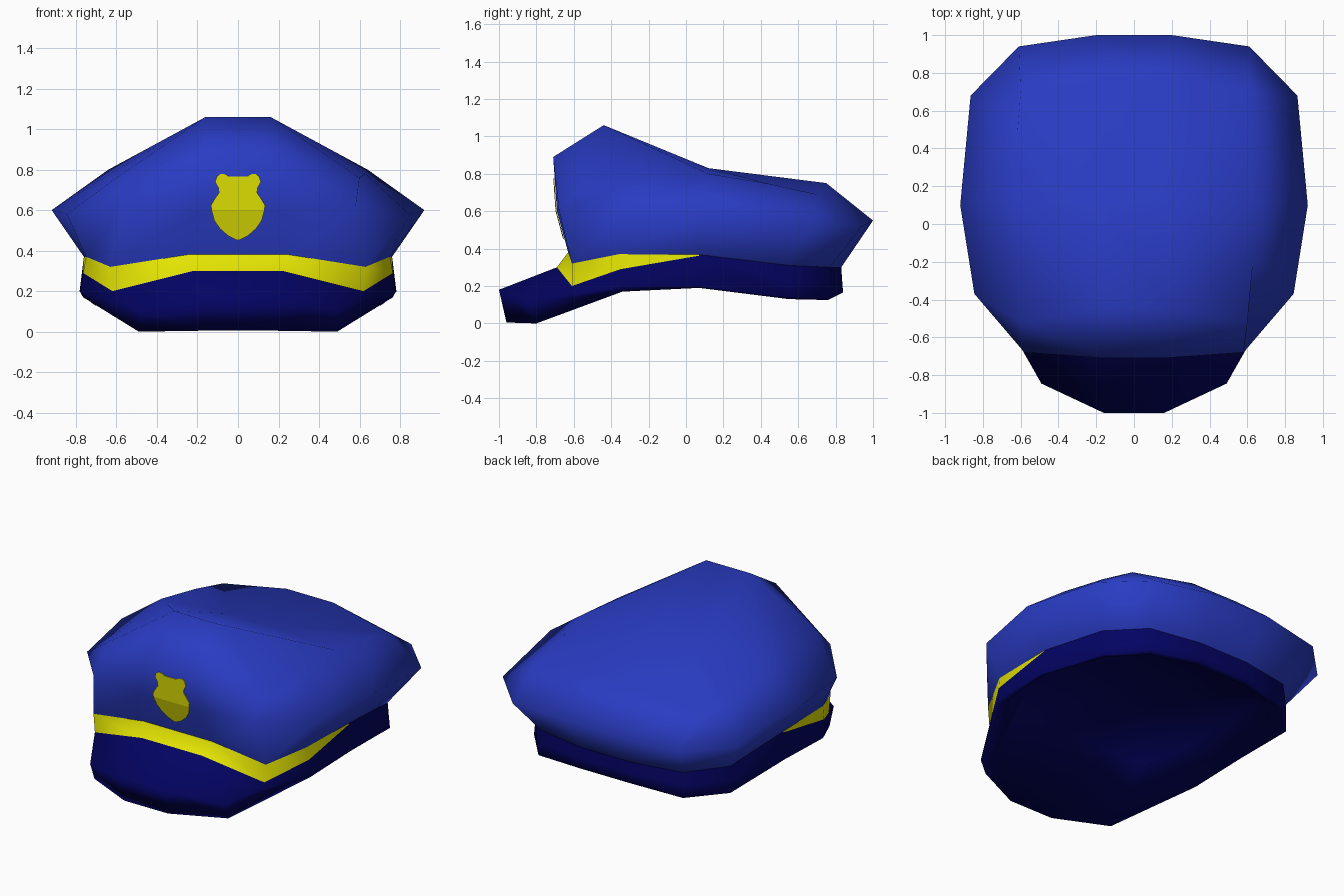
import bpy, bmesh

if "Cube" in bpy.data.objects:
    bpy.data.objects.remove(bpy.data.objects["Cube"])


def material(name, rgb):
    m = bpy.data.materials.new(name)
    m.diffuse_color = (*rgb, 1)
    m.use_nodes = True
    m.node_tree.nodes["Principled BSDF"].inputs["Base Color"].default_value = m.diffuse_color
    return m


BLUE = material("cloth blue", (0.022, 0.044, 0.54))
NAVY = material("dark navy", (0.001, 0.001, 0.125))
GOLD = material("gold yellow", (0.77, 0.77, 0.001))


def finish(name, bm, mats, angle):
    bmesh.ops.recalc_face_normals(bm, faces=bm.faces[:])
    me = bpy.data.meshes.new(name)
    bm.to_mesh(me)
    bm.free()
    for m in mats:
        me.materials.append(m)
    ob = bpy.data.objects.new(name, me)
    bpy.context.collection.objects.link(ob)
    bpy.ops.object.select_all(action='DESELECT')
    ob.select_set(True)
    bpy.context.view_layer.objects.active = ob
    bpy.ops.object.shade_smooth_by_angle(angle=angle)
    return ob


def ring(bm, half):
    """Closed loop from its right half, listed front to back."""
    return [bm.verts.new(p) for p in half] + \
           [bm.verts.new((-x, y, z)) for x, y, z in reversed(half)]


def bridge(bm, a, b, skip=()):
    n = len(a)
    return [bm.faces.new((a[i], a[(i + 1) % n], b[(i + 1) % n], b[i]))
            for i in range(n) if i not in skip]


# Right-half cross-section loops, front to back
seam = [(.25, -.63, .38), (.63, -.61, .32), (.75, -.36, .37), (.76, .07, .368),
        (.71, .55, .31), (.52, .77, .30), (.18, .83, .30)]
widest = [(.20, -.69, .60), (.58, -.68, .61), (.845, -.37, .58), (.92, .10, .60),
          (.865, .68, .53), (.61, .94, .52), (.20, 1.0, .55)]
top = [(.16, -.44, 1.06), (.60, -.52, .76), (.63, -.20, .78), (.64, .12, .80),
       (.62, .45, .745), (.60, .70, .69), (.17, .75, .75)]
strap_low = [(.22, -.69, .30), (.62, -.61, .20), (.765, -.35, .29), (.762, .07, .362),
             (.715, .555, .22), (.525, .78, .22), (.19, .835, .23)]
brim_edge = [(.16, -1.0, .18), (.49, -.845, .115), (.778, -.34, .20), (.782, .07, .20),
             (.72, .56, .14), (.53, .785, .14), (.19, .84, .165)]
underside = [(.16, -.96, .005), (.49, -.80, 0), (.765, -.34, .17), (.775, .07, .19),
             (.705, .55, .13), (.51, .76, .125), (.18, .80, .16)]
lining = [(.18, -.56, .33), (.48, -.52, .30), (.60, -.28, .34), (.62, .07, .35),
          (.57, .46, .31), (.42, .62, .30), (.16, .66, .31)]

# Crown: walls, peaked front and soft top
bm = bmesh.new()
s, w, t = [ring(bm, h) for h in (seam, widest, top)]
bridge(bm, s, w)
bridge(bm, w, t, skip=(0, 12, 13))
peak_r, peak_l = bm.verts.new((.16, -.71, .89)), bm.verts.new((-.16, -.71, .89))
mid_r, mid_l = bm.verts.new((.16, .12, .83)), bm.verts.new((-.16, .12, .83))
bm.faces.new((w[13], w[0], peak_r, peak_l))
bm.faces.new((peak_l, peak_r, t[0], t[13]))
bm.faces.new((t[0], t[13], mid_l, mid_r))
bm.faces.new((mid_r, mid_l, t[7], t[6]))
for p, c, k in ((peak_r, mid_r, lambda i: i), (peak_l, mid_l, lambda i: 13 - i)):
    bm.faces.new((w[k(0)], w[k(1)], p))
    bm.faces.new((p, w[k(1)], t[k(1)]))
    bm.faces.new((p, t[k(1)], t[k(0)]))
    bm.faces.new((t[k(0)], t[k(1)], t[k(2)]))
    bm.faces.new((t[k(0)], t[k(2)], t[k(3)]))
    bm.faces.new((c, t[k(0)], t[k(3)]))
    for i in (3, 4, 5):
        bm.faces.new((c, t[k(i)], t[k(i + 1)]))
finish("crown", bm, [BLUE], 3.1)

# Band, gold strap, brim and hollow lining
bm = bmesh.new()
loops = [ring(bm, h) for h in (seam, strap_low, brim_edge, underside, lining)]
for k, (a, b) in enumerate(zip(loops, loops[1:])):
    for j, f in enumerate(bridge(bm, a, b)):
        f.material_index = 1 if k == 0 and (j <= 2 or j >= 10) else 0
u = loops[-1]
centre = bm.verts.new((0, .05, .38))
for i in range(14):
    bm.faces.new((u[i], u[(i + 1) % 14], centre))
# the mesh is open at the seam, so orient it from the outer wall
finish("band_and_brim", bm, [NAVY, GOLD], 3.1)


# Badge: thin shield plate lying on the crown front
def front_y(z):
    return -.63 - .06 * (z - .38) / .22 if z < .6 else -.69 - .02 * (z - .6) / .29


bm = bmesh.new()
rows = [(.453, .008), (.475, .05), (.51, .09), (.55, .117), (.60, .131), (.625, .133),
        (.66, .112), (.685, .094), (.71, .097), (.74, .113), (.765, .105)]
prev = None
for z, hw in rows:
    cur = [bm.verts.new((x, front_y(z) - .005, z)) for x in (-hw, -hw * .4, hw * .4, hw)]
    if prev:
        for i in range(3):
            bm.faces.new((prev[i], prev[i + 1], cur[i + 1], cur[i]))
    prev = cur
for a, b, sx in ((prev[0], prev[1], -1), (prev[3], prev[2], 1)):  # rounded ears
    ear = [bm.verts.new((sx * x, front_y(.778) - .005, .778)) for x in (.09, .065)]
    bm.faces.new((a, ear[0], ear[1], b))
badge = finish("badge", bm, [GOLD], 0.6)
mod = badge.modifiers.new("thickness", 'SOLIDIFY')
mod.thickness = .005
mod.offset = 0
bpy.context.view_layer.objects.active = badge
bpy.ops.object.modifier_apply(modifier="thickness")
bpy.ops.object.shade_flat()
